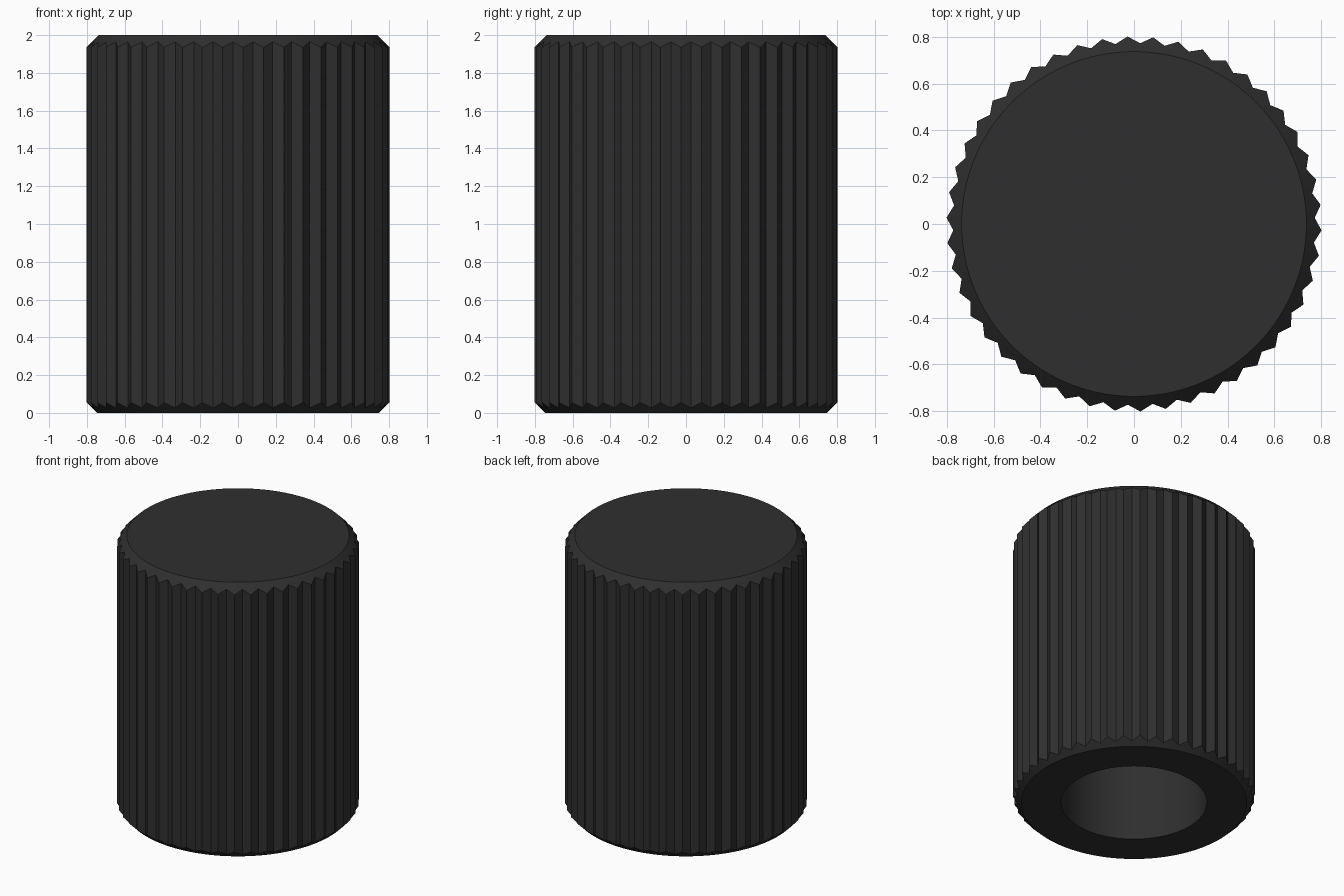
import bpy
import bmesh
import math

cube = bpy.data.objects.get("Cube")
if cube:
    bpy.data.objects.remove(cube, do_unlink=True)

TEETH = 46
STEPS = TEETH * 2
TIP, VALLEY = 0.802, 0.773          # ridge and groove radii
TOP_R, BASE_R = 0.737, 0.747        # flat end radii inside the chamfers
BORE_R, BORE_DEPTH = 0.483, 1.4
HEIGHT = 2.0
PHASE = -0.25 * 2 * math.pi / TEETH

# Colour
black = bpy.data.materials.new("black plastic")
black.use_nodes = True
colour = (0.028, 0.028, 0.028, 1)
black.diffuse_color = colour
black.node_tree.nodes["Principled BSDF"].inputs["Base Color"].default_value = colour

bm = bmesh.new()


def ring(radius, height):
    """Closed ring; radius and height are functions of the step index."""
    verts = []
    for i in range(STEPS):
        a = PHASE + 2 * math.pi * i / STEPS
        r = radius(i)
        verts.append(bm.verts.new((r * math.cos(a), r * math.sin(a), height(r))))
    return verts


def circle(r, z):
    return ring(lambda i: r, lambda _: z)


def tooth(i):
    return VALLEY if i % 2 else TIP


# Rings from the bore ceiling, down and out, up the fluted side to the top
rings = [
    circle(BORE_R, BORE_DEPTH),
    circle(BORE_R, 0),
    circle(BASE_R, 0),
    ring(tooth, lambda r: r - BASE_R),
    ring(tooth, lambda r: HEIGHT - (r - TOP_R)),
    circle(TOP_R, HEIGHT),
]
for low, high in zip(rings, rings[1:]):
    for i in range(STEPS):
        j = (i + 1) % STEPS
        bm.faces.new((low[i], low[j], high[j], high[i]))

# Flat caps for the bore ceiling and the top
bm.faces.new(rings[0])
bm.faces.new(rings[-1])
bmesh.ops.recalc_face_normals(bm, faces=bm.faces)

mesh = bpy.data.meshes.new("fluted_knob")
bm.to_mesh(mesh)
bm.free()
mesh.materials.append(black)
knob = bpy.data.objects.new("fluted_knob", mesh)
bpy.context.collection.objects.link(knob)

# Smooth chamfers and bore, crisp ridges and rims
bpy.ops.object.select_all(action="DESELECT")
knob.select_set(True)
bpy.context.view_layer.objects.active = knob
bpy.ops.object.shade_smooth_by_angle(angle=math.radians(25))
